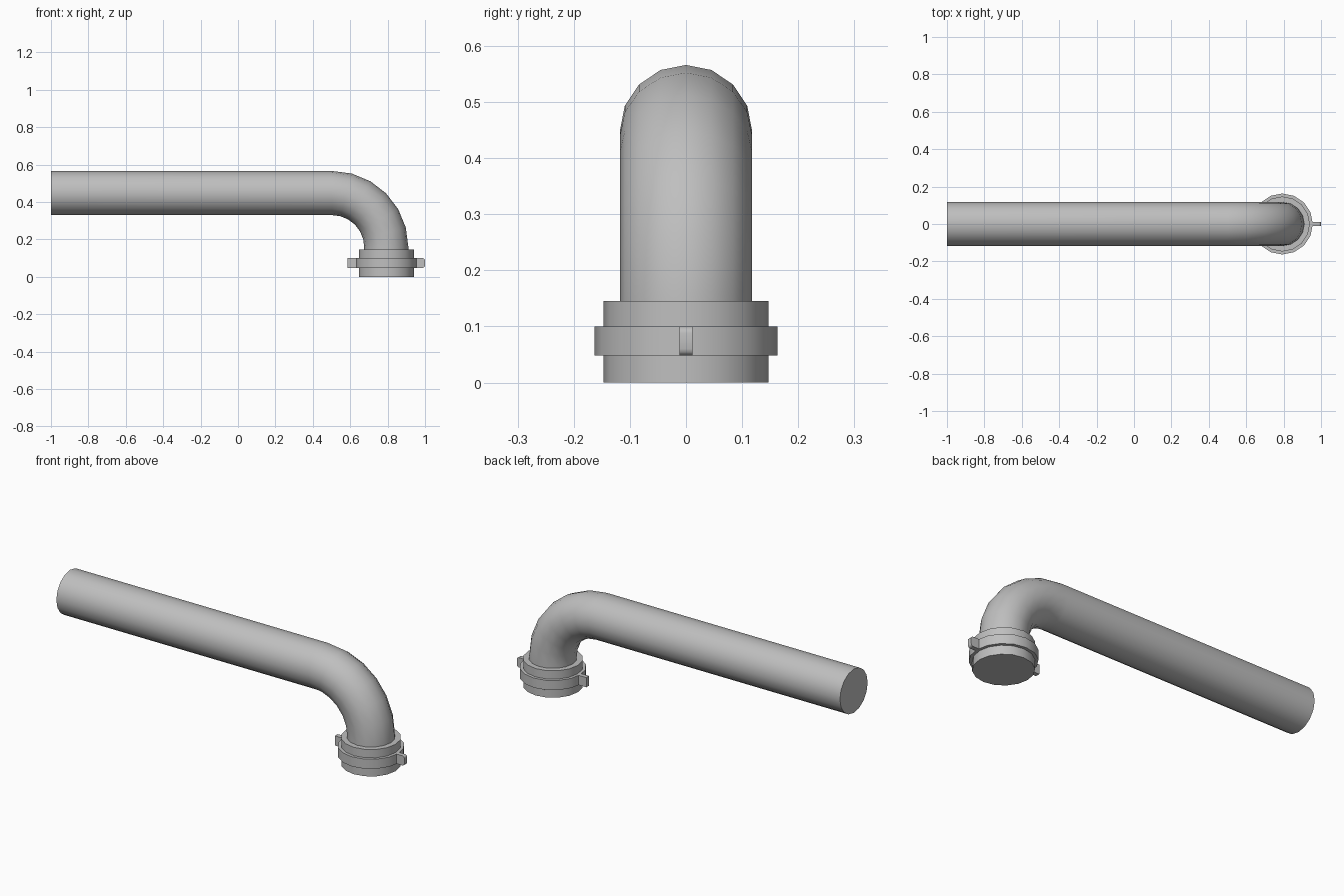
import bpy, bmesh
from math import sin, cos, pi, radians
from mathutils import Vector

cube = bpy.data.objects.get("Cube")
if cube:
    bpy.data.objects.remove(cube)

SIDES = 16
AXIS_X = 0.793       # centre of the upright end
PIPE_Z = 0.448       # centre height of the long run
PIPE_R = 0.118
BEND_R = 0.29

grey = bpy.data.materials.new("pipe grey")
grey.use_nodes = True
colour = (0.52, 0.52, 0.52, 1)
grey.diffuse_color = colour
grey.node_tree.nodes["Principled BSDF"].inputs["Base Color"].default_value = colour


def finish(name, bm, smooth=True):
    bmesh.ops.recalc_face_normals(bm, faces=bm.faces)
    mesh = bpy.data.meshes.new(name)
    bm.to_mesh(mesh)
    bm.free()
    obj = bpy.data.objects.new(name, mesh)
    bpy.context.collection.objects.link(obj)
    mesh.materials.append(grey)
    if smooth:
        bpy.ops.object.select_all(action="DESELECT")
        obj.select_set(True)
        bpy.context.view_layer.objects.active = obj
        bpy.ops.object.shade_smooth_by_angle(angle=radians(35))
    return obj


def loft(name, sections):
    """Skin round sections given as (centre, in-plane direction, radius), with capped ends."""
    bm = bmesh.new()
    rings = []
    for centre, up, radius in sections:
        angles = [2 * pi * i / SIDES for i in range(SIDES)]
        rings.append([bm.verts.new(centre + radius * (cos(a) * up + sin(a) * Vector((0, 1, 0))))
                      for a in angles])
    for low, high in zip(rings, rings[1:]):
        for i in range(SIDES):
            j = (i + 1) % SIDES
            bm.faces.new((low[i], low[j], high[j], high[i]))
    bm.faces.new(rings[0])
    bm.faces.new(rings[-1])
    return finish(name, bm)


# Long straight run, elbow and short drop into the collar
pivot = Vector((AXIS_X - BEND_R, 0, PIPE_Z - BEND_R))
path = [(Vector((-1, 0, PIPE_Z)), Vector((0, 0, 1)), PIPE_R)]
for step in range(7):
    a = step / 6 * pi / 2
    out = Vector((sin(a), 0, cos(a)))
    path.append((pivot + BEND_R * out, out, PIPE_R))
path.append((Vector((AXIS_X, 0, 0.1)), Vector((1, 0, 0)), PIPE_R))
loft("bent_pipe", path)

# Collar with a raised band around its middle
profile = [(0.147, 0), (0.147, 0.048), (0.163, 0.048),
           (0.163, 0.1), (0.147, 0.1), (0.147, 0.145)]
loft("collar", [(Vector((AXIS_X, 0, z)), Vector((1, 0, 0)), r) for r, z in profile])

# Thin lugs on opposite sides of the band, with rounded outer corners
for side, name in ((1, "left_lug"), (-1, "right_lug")):
    bm = bmesh.new()
    bmesh.ops.create_cube(bm, size=1)
    for v in bm.verts:
        v.co = Vector((AXIS_X + side * (0.18 + v.co.x * 0.054), v.co.y * 0.024,
                       0.074 + v.co.z * 0.052))
    tip = AXIS_X + side * 0.207
    corners = [e for e in bm.edges
               if all(abs(v.co.x - tip) < 0.001 for v in e.verts)
               and abs(e.verts[0].co.z - e.verts[1].co.z) < 0.001]
    bmesh.ops.bevel(bm, geom=corners, offset=0.012, segments=3, profile=0.5, affect="EDGES")
    finish(name, bm)
